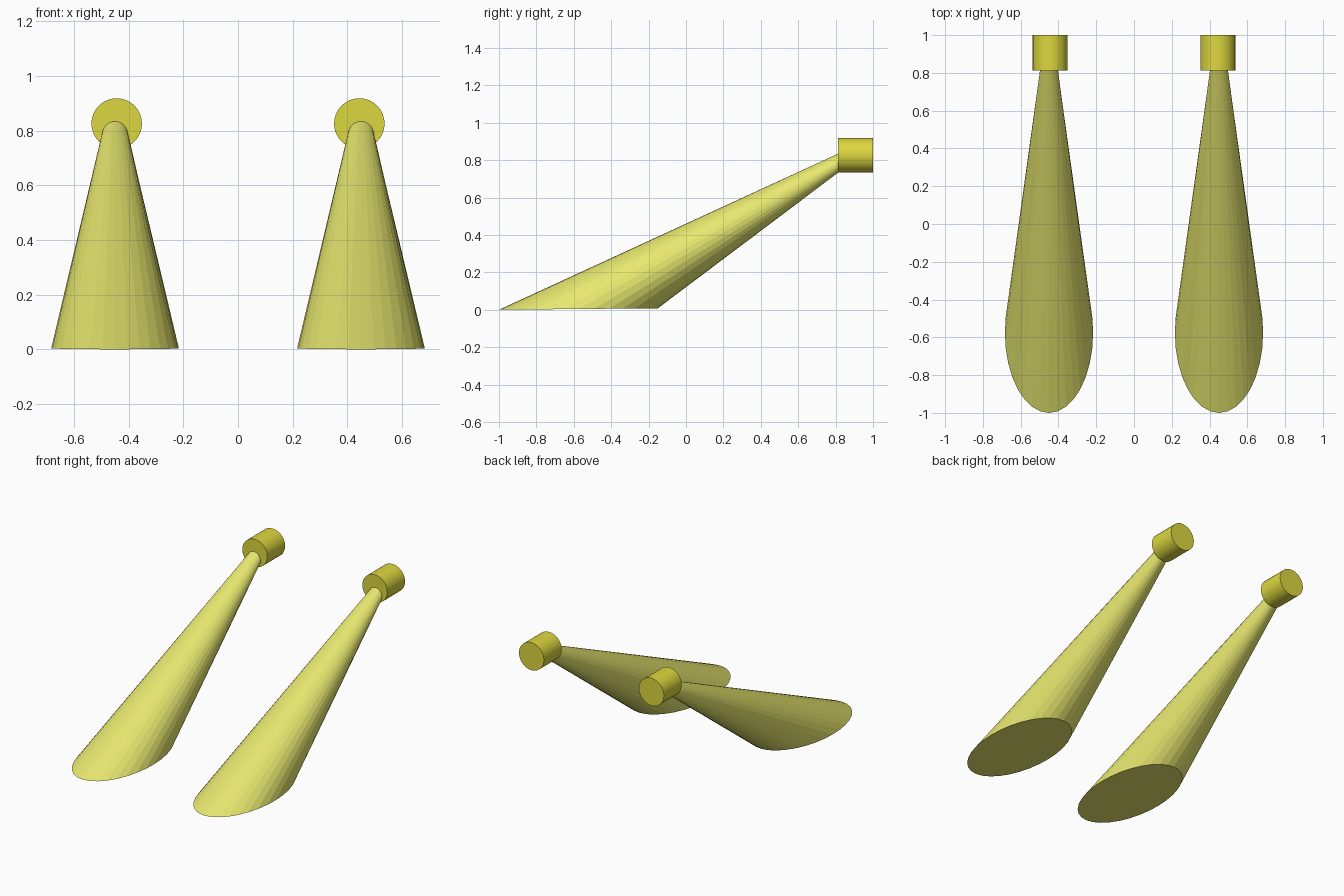
import bpy, bmesh, math

if "Cube" in bpy.data.objects:
    bpy.data.objects.remove(bpy.data.objects["Cube"])

N = 32


def material(name, color):
    mat = bpy.data.materials.new(name)
    mat.diffuse_color = color
    mat.use_nodes = True
    mat.node_tree.nodes["Principled BSDF"].inputs["Base Color"].default_value = mat.diffuse_color
    return mat


def loft(name, rings, mat, smooth=False):
    """Join two rings of points into a closed, capped solid."""
    bm = bmesh.new()
    a, b = [[bm.verts.new(p) for p in ring] for ring in rings]
    for i in range(N):
        j = (i + 1) % N
        bm.faces.new((a[i], a[j], b[j], b[i]))
    bm.faces.new(a)
    bm.faces.new(b)
    bmesh.ops.recalc_face_normals(bm, faces=bm.faces)
    mesh = bpy.data.meshes.new(name)
    bm.to_mesh(mesh)
    bm.free()
    obj = bpy.data.objects.new(name, mesh)
    bpy.context.collection.objects.link(obj)
    mesh.materials.append(mat)
    if smooth:
        bpy.ops.object.select_all(action='DESELECT')
        obj.select_set(True)
        bpy.context.view_layer.objects.active = obj
        bpy.ops.object.shade_smooth_by_angle(angle=math.radians(30))


def ellipse(place):
    return [place(math.cos(2 * math.pi * i / N), math.sin(2 * math.pi * i / N))
            for i in range(N)]


lamp_mat = material("lamp_yellow", (0.72, 0.68, 0.05, 1))
beam_mat = material("beam_yellow", (0.8, 0.8, 0.16, 1))

for side, s in (("left", -1), ("right", 1)):
    # Lamp housing: short cylinder along y
    lamp = [ellipse(lambda c, t: (s * 0.444 + 0.0925 * c, y, 0.826 + 0.0925 * t))
            for y in (0.812, 1.0)]
    loft(side + "_lamp", lamp, lamp_mat, True)

    # Light beam: oblique cone widening to an ellipse on the ground
    ground = ellipse(lambda c, t: (s * 0.45 + 0.2335 * c, -0.575 + 0.425 * t,
                                   0.004 + 0.004 * t))
    # the far side of the ground ellipse is the underside of the beam
    top = ellipse(lambda c, t: (s * 0.45 + 0.046 * c, 0.825, 0.791 - 0.049 * t))
    loft(side + "_light_beam", [ground, top], beam_mat)
